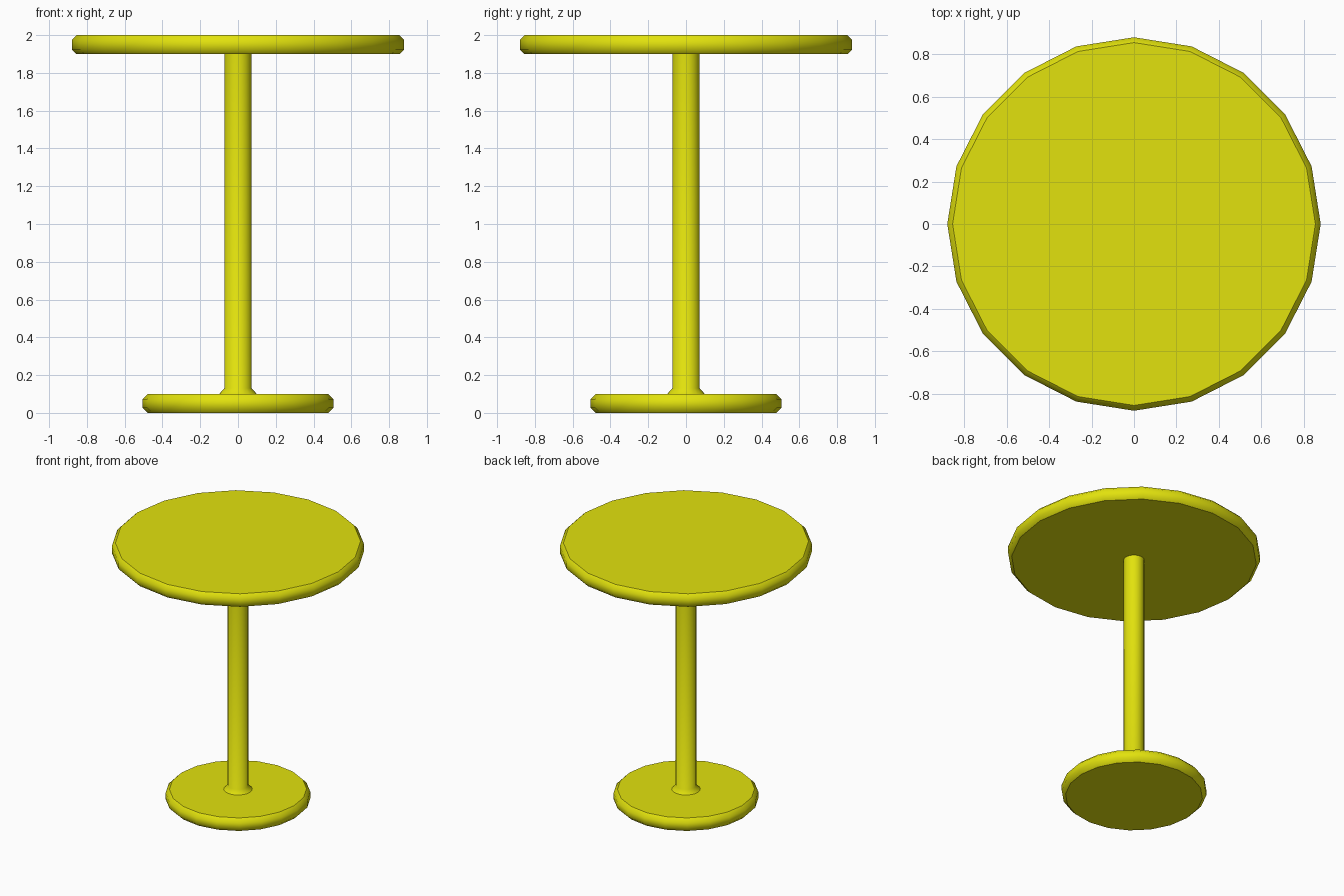
import bpy, bmesh, math

if "Cube" in bpy.data.objects:
    bpy.data.objects.remove(bpy.data.objects["Cube"])

SIDES = 20
yellow = bpy.data.materials.new("yellow")
yellow.diffuse_color = (0.76, 0.76, 0.004, 1)
yellow.use_nodes = True
yellow.node_tree.nodes["Principled BSDF"].inputs["Base Color"].default_value = yellow.diffuse_color


def lathe(name, profile, cap_bottom=True, cap_top=True):
    """Revolve (radius, z) points around z, with smooth sides and flat, sharp caps."""
    bm = bmesh.new()
    rings = []
    for r, z in profile:
        rings.append([bm.verts.new((r * math.cos(a), r * math.sin(a), z))
                      for a in (2 * math.pi * i / SIDES for i in range(SIDES))])
    for low, high in zip(rings, rings[1:]):
        for i in range(SIDES):
            j = (i + 1) % SIDES
            bm.faces.new((low[i], low[j], high[j], high[i])).smooth = True
    caps = []
    if cap_bottom:
        caps.append(bm.faces.new(rings[0][::-1]))
    if cap_top:
        caps.append(bm.faces.new(rings[-1]))
    for cap in caps:
        for e in cap.edges:
            e.smooth = False
    mesh = bpy.data.meshes.new(name)
    bm.to_mesh(mesh)
    bm.free()
    mesh.materials.append(yellow)
    obj = bpy.data.objects.new(name, mesh)
    bpy.context.collection.objects.link(obj)
    return obj


def disc(name, radius, z0, z1, bevel):
    return lathe(name, [(radius - bevel, z0), (radius, z0 + bevel),
                        (radius, z1 - bevel), (radius - bevel, z1)])


# Round top and foot with chamfered rims
disc("table_top", 0.88, 1.90, 2.00, 0.025)
disc("base_plate", 0.505, 0.0, 0.10, 0.027)

# Column with a flared collar at the foot
lathe("column", [(0.10, 0.10), (0.072, 0.13), (0.072, 1.90)],
      cap_bottom=False, cap_top=False)
